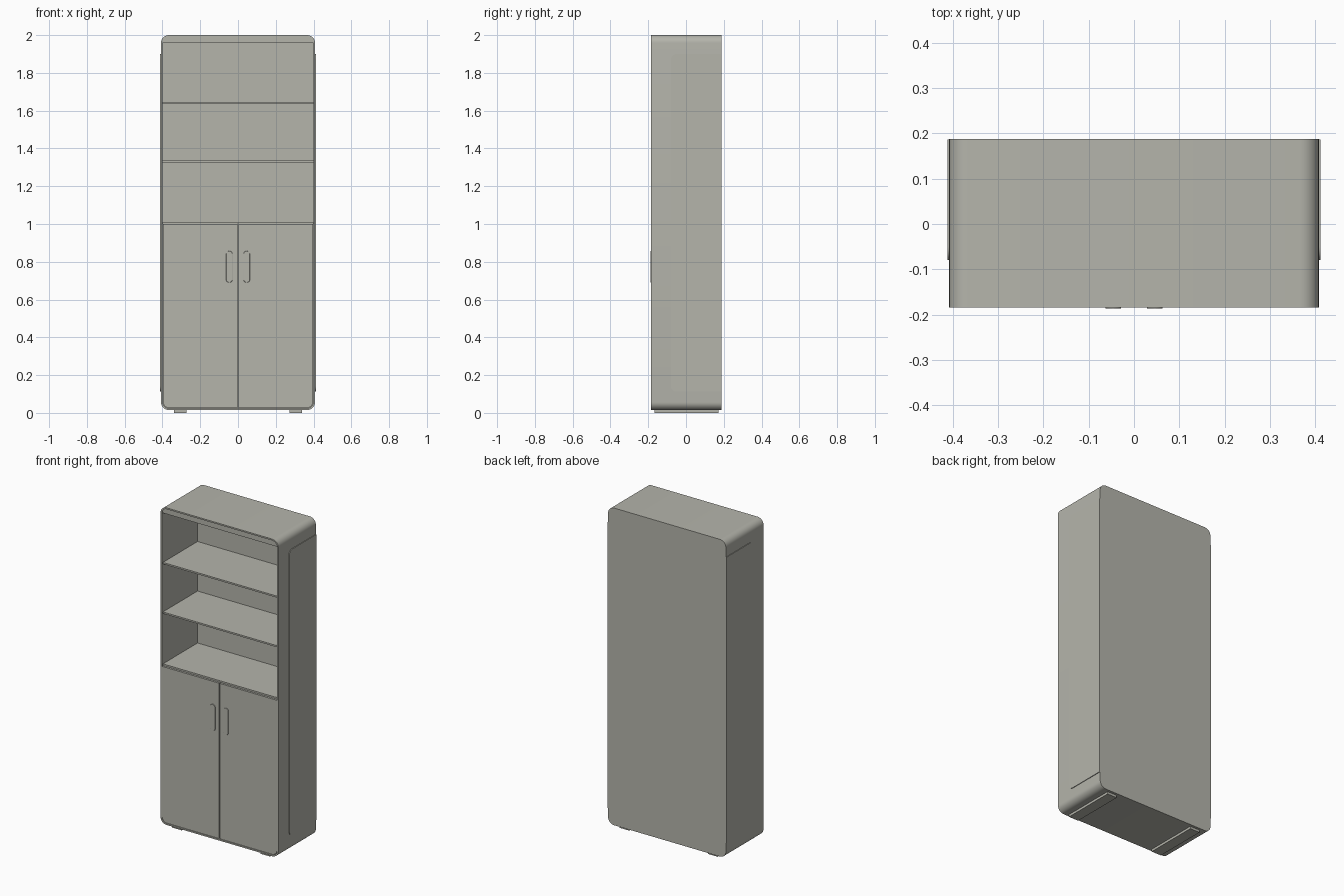
import bpy, bmesh, math
from mathutils import Matrix

if "Cube" in bpy.data.objects:
    bpy.data.objects.remove(bpy.data.objects["Cube"])

mat = bpy.data.materials.new("warm_grey")
mat.diffuse_color = (0.46, 0.46, 0.41, 1)
mat.use_nodes = True
mat.node_tree.nodes["Principled BSDF"].inputs["Base Color"].default_value = mat.diffuse_color


def outline(x0, x1, z0, z1, radii, n=8):
    """Rounded rectangle; radii: bottom-left, bottom-right, top-right, top-left."""
    pts = []
    for (x, z, sx, sz, a), r in zip(((x0, z0, 1, 1, 180), (x1, z0, -1, 1, 270),
                                     (x1, z1, -1, -1, 0), (x0, z1, 1, -1, 90)), radii):
        if r == 0:
            pts.append((x, z))
            continue
        for i in range(n + 1):
            t = math.radians(a + 90 * i / n)
            pts.append((x + sx * r + r * math.cos(t), z + sz * r + r * math.sin(t)))
    return pts


def finish(name, bm, bevel=0):
    bmesh.ops.recalc_face_normals(bm, faces=bm.faces)
    me = bpy.data.meshes.new(name)
    bm.to_mesh(me)
    bm.free()
    me.materials.append(mat)
    ob = bpy.data.objects.new(name, me)
    bpy.context.collection.objects.link(ob)
    if bevel:
        mod = ob.modifiers.new("soft_edge", 'BEVEL')
        mod.width, mod.segments, mod.limit_method = bevel, 2, 'ANGLE'
    bpy.ops.object.select_all(action='DESELECT')
    ob.select_set(True)
    bpy.context.view_layer.objects.active = ob
    bpy.ops.object.shade_smooth_by_angle(angle=math.radians(35))
    return ob


def slab(name, pts, y0, y1, bevel=0, turn=None):
    """Extrude an x/z outline from y0 to y1."""
    bm = bmesh.new()
    a = [bm.verts.new((x, y0, z)) for x, z in pts]
    b = [bm.verts.new((x, y1, z)) for x, z in pts]
    bm.faces.new(a)
    bm.faces.new(b)
    for i in range(len(a)):
        j = (i + 1) % len(a)
        bm.faces.new((a[i], a[j], b[j], b[i]))
    if turn:
        bm.transform(turn)
    return finish(name, bm, bevel)


W, FRONT, BACK, BASE, TOP = 0.408, -0.184, 0.188, 0.015, 2.0
T = 0.009
IN = W - T

# carcass: open-fronted rounded box with a closed back
bm = bmesh.new()
outer = outline(-W, W, BASE, TOP, [0.042] * 4)
inner = outline(-IN, IN, BASE + T, TOP - T, [0.034] * 4)
loops = [[bm.verts.new((x, y, z)) for x, z in p]
         for p, y in ((outer, BACK), (outer, FRONT), (inner, FRONT), (inner, 0.17))]
for p, q in zip(loops, loops[1:]):
    for i in range(len(p)):
        j = (i + 1) % len(p)
        bm.faces.new((p[i], p[j], q[j], q[i]))
bm.faces.new(loops[0])
bm.faces.new(loops[-1])
finish("carcass", bm)

# ceiling panel under the top
slab("ceiling_panel", outline(-IN, IN, 1.962, TOP - T, (0, 0, 0.034, 0.034)), -0.177, 0.17)

# shelves
for i, z in enumerate((1.005, 1.33, 1.64)):
    slab("shelf_%d" % (i + 1), outline(-IN, IN, z - 0.005, z + 0.005, [0] * 4), -0.172, 0.17)

for s, side in ((-1, "left"), (1, "right")):
    # door, rounded at its outer lower corner
    x0, x1 = sorted((s * 0.002, s * (IN - 0.002)))
    r = (0.032, 0, 0, 0) if s < 0 else (0, 0.032, 0, 0)
    slab(side + "_door", outline(x0, x1, BASE + T + 0.003, 0.999, r), -0.183, -0.168)
    # pill-shaped handle
    x = s * 0.046
    slab(side + "_handle", outline(x - 0.017, x + 0.017, 0.69, 0.857, [0.017] * 4),
         -0.187, -0.18, 0.0015)
    # raised side panel, drawn along depth and turned to face sideways
    turn = Matrix(((0, s, 0, 0), (1, 0, 0, 0), (0, 0, 1, 0), (0, 0, 0, 1)))
    slab(side + "_side_panel", outline(-0.08, BACK - 0.001, 0.112, 1.9, (0.03, 0, 0, 0.03)),
         W - 0.003, W + 0.004, 0, turn)
    # runner foot along the depth
    x = s * 0.306
    slab(side + "_foot", outline(x - 0.034, x + 0.034, 0, BASE + 0.002, [0] * 4), -0.168, 0.172)
